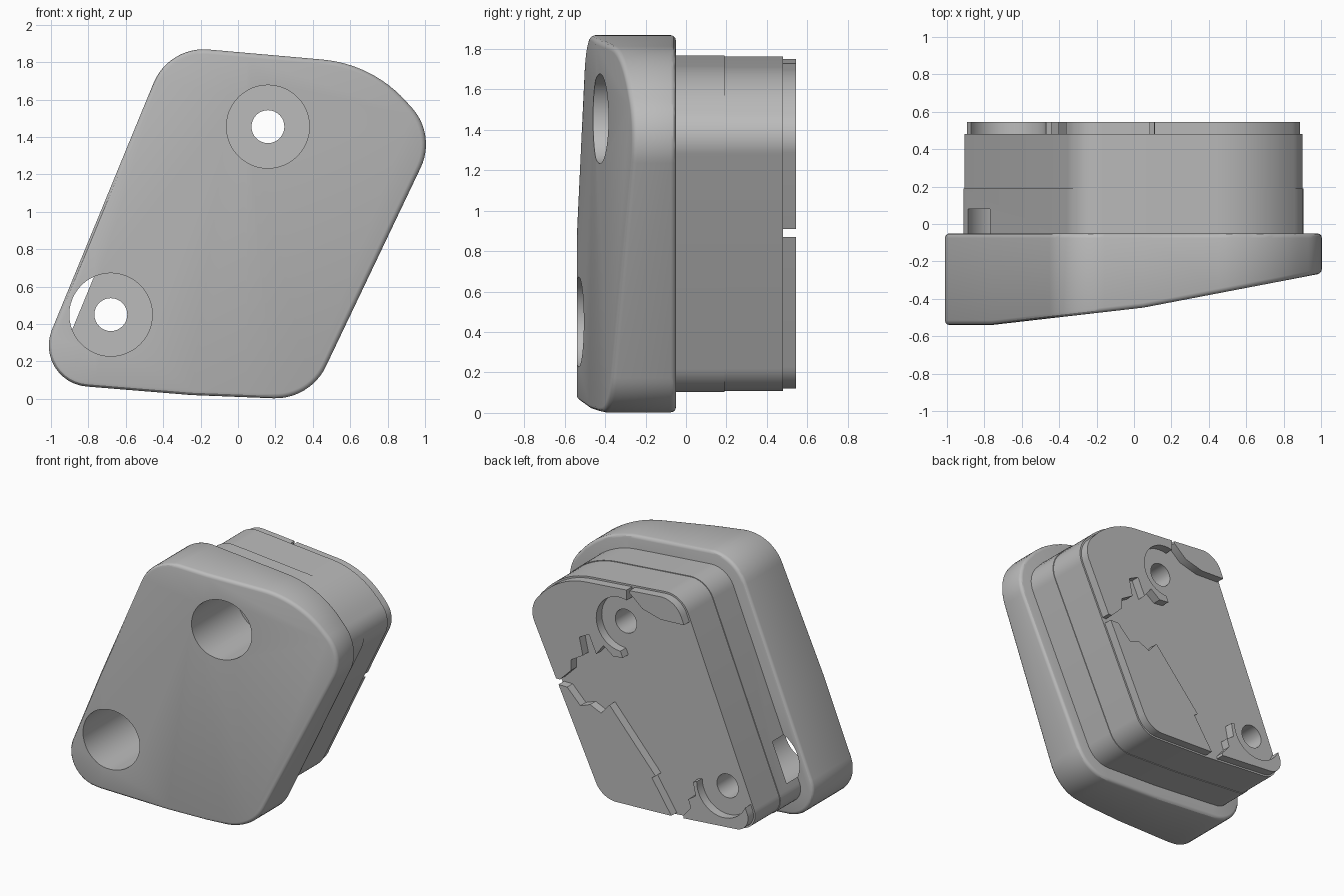
import bpy, bmesh, math
from mathutils import Vector

cube = bpy.data.objects.get("Cube")
if cube:
    bpy.data.objects.remove(cube, do_unlink=True)

grey = bpy.data.materials.new("mid grey")
grey.use_nodes = True
grey.diffuse_color = (0.5, 0.5, 0.5, 1)
grey.node_tree.nodes["Principled BSDF"].inputs["Base Color"].default_value = (0.5, 0.5, 0.5, 1)

# Outline corners as (x, z, corner radius), counter-clockwise
CORNERS = [(-1.11, 0.09, 0.22), (-0.25, 0.02, 0.6), (0.385, -0.005, 0.3),
           (1.06, 1.41, 0.29), (0.72, 1.79, 0.68), (-0.37, 1.886, 0.29)]
HOLES = [(0.16, 1.455), (-0.68, 0.45)]
FLANGE_BACK, BODY_BACK, RIB_BACK = -0.05, 0.48, 0.545


def arc(cx, cz, r, start, end, steps):
    """Points on an arc, angles in degrees."""
    angles = [math.radians(start + (end - start) * i / steps) for i in range(steps + 1)]
    return [(cx + r * math.cos(a), cz + r * math.sin(a)) for a in angles]


def outline(inset=0.0, steps=12):
    """Rounded polygon, shrunk evenly by inset."""
    pts = []
    for i, (x, z, r) in enumerate(CORNERS):
        p = Vector((x, z))
        to_prev = (Vector(CORNERS[i - 1][:2]) - p).normalized()
        to_next = (Vector(CORNERS[(i + 1) % len(CORNERS)][:2]) - p).normalized()
        half = to_prev.angle(to_next) / 2
        centre = p + (to_prev + to_next).normalized() * r / math.sin(half)
        radius = max(r - inset, 0.02)
        start = math.degrees(math.atan2(to_prev.x, -to_prev.y)) + 180
        sweep = 180 - math.degrees(2 * half)
        # the normal of the incoming edge points outward
        normal = Vector((-to_prev.y, to_prev.x))
        if normal.dot(to_next) > 0:
            normal.negate()
        start = math.degrees(math.atan2(normal.y, normal.x))
        pts += arc(centre.x, centre.y, radius, start, start + sweep, steps)
    return pts


def prism(name, loops, y0, y1):
    """Extrude one or more xz loops from y0 to y1."""
    bm = bmesh.new()
    for loop in loops:
        face = bm.faces.new([bm.verts.new((x, y0, z)) for x, z in loop])
        ext = bmesh.ops.extrude_face_region(bm, geom=[face])
        for v in ext["geom"]:
            if isinstance(v, bmesh.types.BMVert):
                v.co.y = y1
    # the source face is kept by the extrusion only when it still closes the shape
    bmesh.ops.holes_fill(bm, edges=[e for e in bm.edges if e.is_boundary], sides=0)
    bmesh.ops.recalc_face_normals(bm, faces=bm.faces)
    mesh = bpy.data.meshes.new(name)
    bm.to_mesh(mesh)
    bm.free()
    obj = bpy.data.objects.new(name, mesh)
    bpy.context.collection.objects.link(obj)
    mesh.materials.append(grey)
    return obj


def apply(obj, kind, **settings):
    mod = obj.modifiers.new(kind.lower(), kind)
    for key, value in settings.items():
        setattr(mod, key, value)
    bpy.ops.object.select_all(action='DESELECT')
    bpy.context.view_layer.objects.active = obj
    obj.select_set(True)
    bpy.ops.object.modifier_apply(modifier=mod.name)


def boolean(obj, other, operation):
    apply(obj, 'BOOLEAN', object=other, operation=operation, solver='EXACT')


def smooth(obj):
    bpy.ops.object.select_all(action='DESELECT')
    bpy.context.view_layer.objects.active = obj
    obj.select_set(True)
    bpy.ops.object.shade_smooth_by_angle(angle=math.radians(30))


# Hole cutters: wide bores from the front, narrow holes right through
bores = prism("bore_cutter", [arc(x, z, 0.222, 0, 352.5, 47) for x, z in HOLES], -1, 0.08)
drills = prism("drill_cutter", [arc(x, z, 0.088, 0, 348.75, 31) for x, z in HOLES], -1, 1)

# Flange with a front that slopes back towards +x
flange = prism("flange", [outline()], -0.6, FLANGE_BACK)
SLOPE = [(-1.2, -0.54), (-0.76, -0.54), (0.05, -0.447), (1.0, -0.265), (1.2, -0.227)]


def front_y(x):
    for (xa, ya), (xb, yb) in zip(SLOPE, SLOPE[1:]):
        if x <= xb:
            return ya + (yb - ya) * (x - xa) / (xb - xa)
    return SLOPE[-1][1]


bm = bmesh.new()
bm.from_mesh(flange.data)
for x, _ in SLOPE[1:3]:
    bmesh.ops.bisect_plane(bm, geom=bm.verts[:] + bm.edges[:] + bm.faces[:],
                           plane_co=(x, 0, 0), plane_no=(1, 0, 0))
for v in bm.verts:
    if v.co.y < -0.5:
        v.co.y = front_y(v.co.x)
bm.to_mesh(flange.data)
bm.free()
apply(flange, 'BEVEL', width=0.025, segments=3, limit_method='ANGLE',
      angle_limit=math.radians(40))

# Body behind the flange, in two slightly stepped layers
body_front = prism("body_front", [outline(0.1)], FLANGE_BACK - 0.03, 0.19)
body_rear = prism("body_rear", [outline(0.105)], 0.19, BODY_BACK)

for part in (flange, body_front):
    boolean(part, bores, 'DIFFERENCE')
for part in (body_front, body_rear):
    boolean(part, drills, 'DIFFERENCE')

# Raised ribs on the back, trimmed to the body outline
RIBS = {
    "upper_rib": [(1.3, 0.91), (1.3, 2), (0.11, 2)]
    + arc(*HOLES[0], 0.2, 105, -90, 20)
    + [(0.14, 1.21), (0.22, 1.2), (0.30, 1.26), (0.36, 1.18), (0.42, 1.31), (0.5, 1.27),
       (0.47, 1.14), (0.57, 1.08), (0.57, 1.0), (0.66, 0.91)],
    "top_rib": [(0.085, 2), (-0.7, 2), (-0.7, 1.59), (-0.38, 1.59), (-0.17, 1.58),
                (-0.02, 1.62), (0.085, 1.71)],
    "lower_rib": [(1.0, 0.87), (0.6, 0.87), (0.49, 0.76), (0.41, 0.79), (0.32, 0.75),
                  (0.25, 0.83), (-0.13, 0.40), (-0.1, 0.38), (-0.26, 0.14), (-0.26, -0.2),
                  (1.0, -0.2)],
    "corner_rib": [(-0.36, -0.2), (-0.36, 0.17), (-0.42, 0.24), (-0.40, 0.3),
                   (-0.46, 0.34), (-0.44, 0.44)]
    + arc(*HOLES[1], 0.21, 0, -160, 18)
    + [(-1.3, 0.38), (-1.3, -0.2)],
}
trim = prism("rib_trim", [outline(0.118)], 0, 1)
ribs = []
for name, loop in RIBS.items():
    rib = prism(name, [loop], BODY_BACK - 0.01, RIB_BACK)
    boolean(rib, trim, 'INTERSECT')
    ribs.append(rib)

for helper in (bores, drills, trim):
    bpy.data.objects.remove(helper, do_unlink=True)
for part in [flange, body_front, body_rear] + ribs:
    smooth(part)
